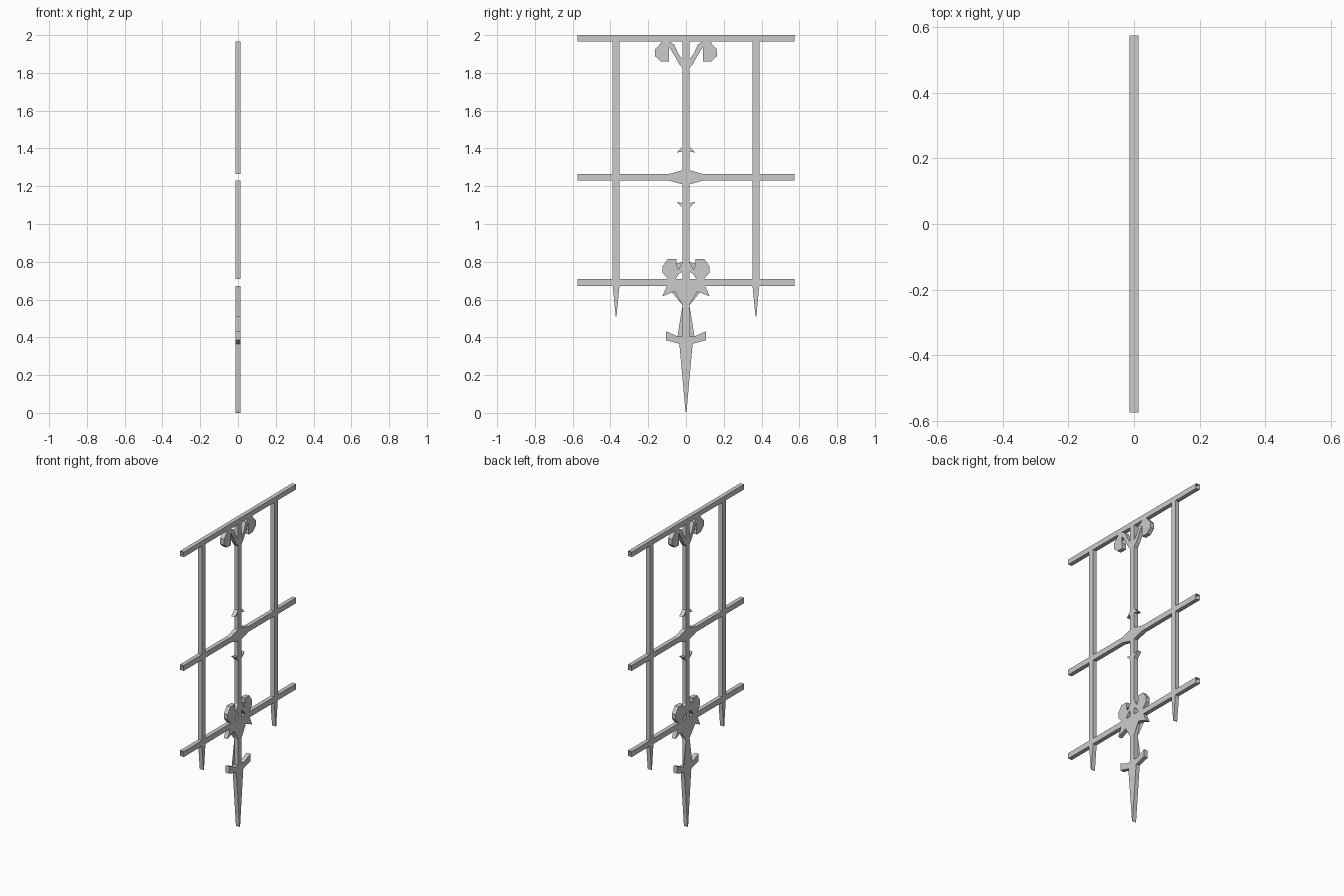
import bpy, bmesh

if "Cube" in bpy.data.objects:
    bpy.data.objects.remove(bpy.data.objects["Cube"])

HALF_T = 0.0135   # half thickness of the flat ironwork
HALF_W = 0.575    # half length of the rails
POST = 0.018      # half width of the posts
SIDE = 0.37       # side post position


def plate(name, pts, open_edges=()):
    """Extrude a counter-clockwise (y, z) half outline through x and mirror it
    in y. Edges in open_edges (joints and open ends) get no wall."""
    bm = bmesh.new()
    front = [bm.verts.new((HALF_T, y, z)) for y, z in pts]
    back = [bm.verts.new((-HALF_T, y, z)) for y, z in pts]
    bm.faces.new(front)
    bm.faces.new(back[::-1])
    n = len(pts)
    for i in range(n):
        if i not in open_edges:
            j = (i + 1) % n
            bm.faces.new((back[i], back[j], front[j], front[i]))
    bmesh.ops.triangulate(bm, faces=[f for f in bm.faces if len(f.verts) > 4])
    me = bpy.data.meshes.new(name)
    bm.to_mesh(me)
    bm.free()
    ob = bpy.data.objects.new(name, me)
    bpy.context.collection.objects.link(ob)
    mod = ob.modifiers.new("mirror", 'MIRROR')
    mod.use_axis = (False, True, False)
    mod.use_clip = False
    return ob


def rect(y0, y1, z0, z1):
    return [(y0, z0), (y1, z0), (y1, z1), (y0, z1)]


# Rails, with open ends; the middle one flares at the centre post
plate("top_rail", rect(0, HALF_W, 1.967, 2.0), {1, 3})
plate("bottom_rail", rect(0, HALF_W, 0.672, 0.708), {1, 3})
plate("middle_rail", [(0, 1.21), (POST, 1.21), (0.09, 1.23), (HALF_W, 1.23),
                      (HALF_W, 1.265), (0.09, 1.265), (POST, 1.285), (0, 1.285)],
      {0, 3, 6, 7})

# Side posts between the rails, and their pointed feet
for name, z0, z1 in (("lower", 0.708, 1.23), ("upper", 1.265, 1.967)):
    plate(f"side_post_{name}", rect(SIDE - POST, SIDE + POST, z0, z1), {0, 2})
plate("side_post_spike", [(SIDE - 0.002, 0.51), (SIDE + 0.002, 0.51),
                          (SIDE + POST, 0.672), (SIDE - POST, 0.672)], {2})

# Centre post between the rails
for name, z0, z1 in (("lower", 0.708, 1.21), ("upper", 1.285, 1.967)):
    plate(f"centre_post_{name}", rect(0, POST, z0, z1), {0, 2, 3})

# Small barbs above and below the middle rail
barb = [(POST, 0.137), (0.05, 0.13), (POST, 0.162)]
plate("upper_barb", [(y, 1.2475 + z) for y, z in barb], {2})
plate("lower_barb", [(y, 1.2475 - z) for y, z in barb[::-1]], {2})

# Scrolls under the top rail, branching from the post
plate("top_scroll", [
    (POST, 1.825), (0.035, 1.845), (0.066, 1.9), (0.088, 1.935), (0.112, 1.935),
    (0.13, 1.92), (0.13, 1.903), (0.122, 1.895), (0.09, 1.895), (0.09, 1.86),
    (0.133, 1.86), (0.163, 1.888), (0.163, 1.925), (0.125, 1.967), (0.09, 1.967),
    (0.062, 1.95), (0.043, 1.905), (POST, 1.87)], {13, 17})

# Scrolls and struts standing on the bottom rail
plate("bottom_scroll", [
    (0.055, 0.708), (0.095, 0.708), (0.125, 0.743), (0.125, 0.775), (0.097, 0.815),
    (0.05, 0.815), (0.05, 0.782), (0.08, 0.782), (0.09, 0.77), (0.09, 0.755),
    (0.075, 0.738), (0.05, 0.742), (POST, 0.8), (POST, 0.747), (0.035, 0.738)],
    {0, 12})

# Leaf points and tapering neck below the bottom rail
plate("leaf_collar", [(0, 0.57), (POST, 0.57), (0.035, 0.645), (0.06, 0.643),
                      (0.125, 0.617), (0.102, 0.672), (0, 0.672)], {0, 5, 6})

# Ground spike with its step arms
plate("ground_spike", [(0, 0), (0.003, 0.01), (0.035, 0.366), (0.107, 0.385),
                       (0.107, 0.433), (0.045, 0.405), (POST, 0.405),
                       (POST, 0.57), (0, 0.57)], {7, 8})
